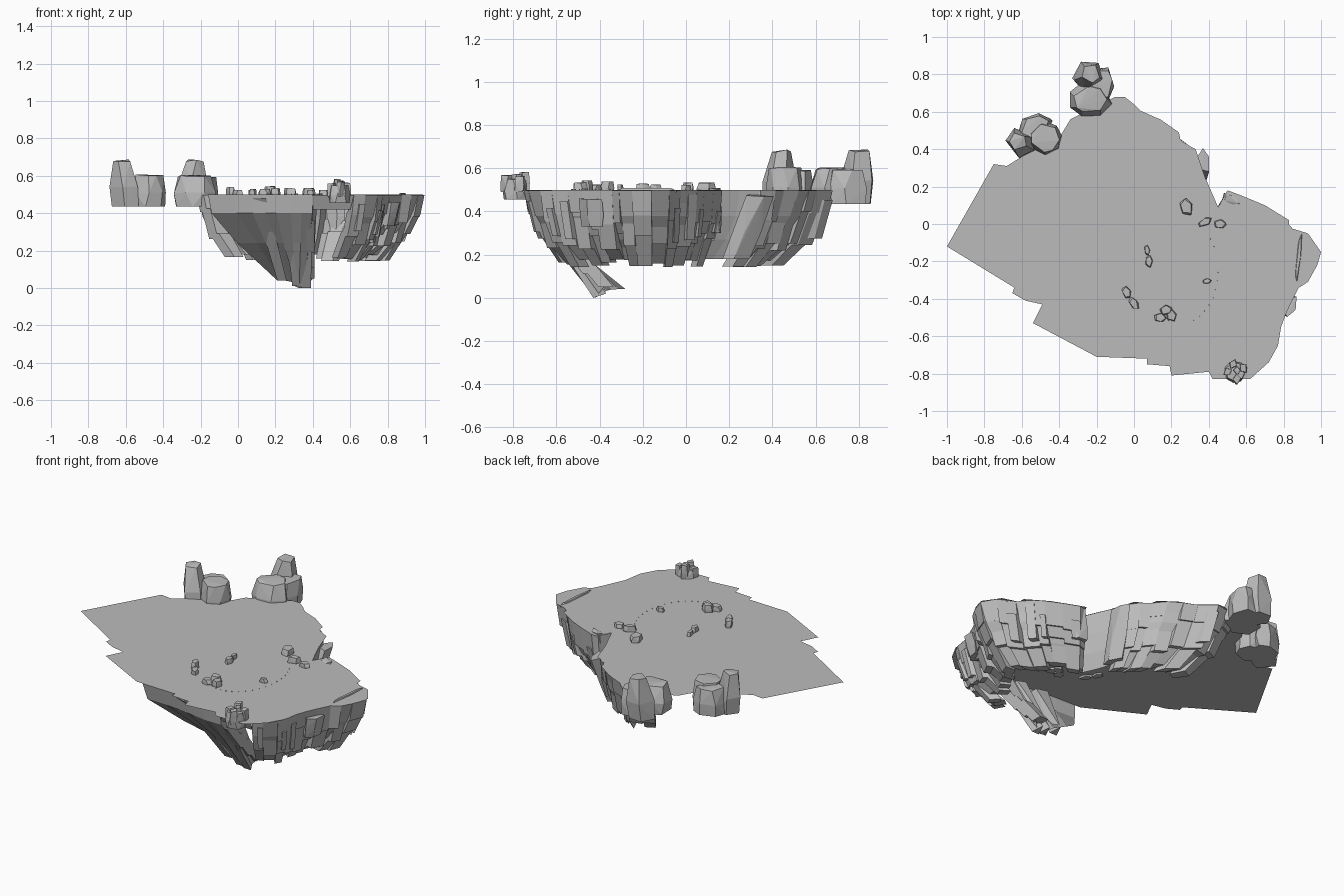
import bpy, bmesh, math, random
from mathutils import Vector

random.seed(11)
if "Cube" in bpy.data.objects:
    bpy.data.objects.remove(bpy.data.objects["Cube"])

stone = bpy.data.materials.new("grey stone")
stone.use_nodes = True
stone.diffuse_color = (0.5, 0.5, 0.5, 1)
stone.node_tree.nodes["Principled BSDF"].inputs["Base Color"].default_value = (0.5, 0.5, 0.5, 1)

TOP = 0.5
CENTRE = Vector((0.3, -0.15))
rnd = random.uniform


def finish(bm, name, recalc=True):
    if recalc:
        bmesh.ops.recalc_face_normals(bm, faces=bm.faces[:])
    mesh = bpy.data.meshes.new(name)
    bm.to_mesh(mesh)
    bm.free()
    mesh.materials.append(stone)
    obj = bpy.data.objects.new(name, mesh)
    bpy.context.collection.objects.link(obj)
    return obj


def hull(bm, points):
    """Convex lump around the given points."""
    verts = [bm.verts.new(p) for p in points]
    out = bmesh.ops.convex_hull(bm, input=verts)
    loose = [v for v in out["geom_interior"] if isinstance(v, bmesh.types.BMVert)]
    bmesh.ops.delete(bm, geom=loose, context="VERTS")


def rock(bm, x, y, rx, ry, z0, z1, sides=5, taper=0.75, turn=0.0, lean=(0, 0)):
    """Faceted boulder: a wide lower ring, a shoulder and a smaller, leaning top."""
    points = []
    for t, s in ((0, 0.95), (0.45, 1.0), (1, taper)):
        for i in range(sides):
            a = math.tau * i / sides + rnd(-0.25, 0.25)
            u, v = rx * s * math.cos(a), ry * s * math.sin(a)
            points.append((x + u * math.cos(turn) - v * math.sin(turn) + lean[0] * t,
                           y + u * math.sin(turn) + v * math.cos(turn) + lean[1] * t,
                           z0 + (z1 - z0) * (t - rnd(0, 0.06) * (t > 0))))
    hull(bm, points)


def inward(p, f):
    return p.lerp(CENTRE, f)


def slab(bm, a, b, z_top, z_low, f_top, f_low, thick):
    """Leaning cliff block hung below the edge from a to b."""
    points = []
    for z, f in ((z_top, f_top), (z_low, f_low)):
        for p in (a, b):
            for depth in (0, thick):
                points.append((*inward(p, f + depth), z))
    hull(bm, points)


# Thin flat ground sheet
back_edge = [(-0.68, 0.31), (-0.6, 0.36), (-0.4, 0.46), (-0.34, 0.56), (-0.22, 0.62)]
cliff_edge = [(-0.1, 0.68), (-0.05, 0.68), (0.0, 0.64), (0.04, 0.6), (0.14, 0.56),
              (0.24, 0.49), (0.25, 0.44), (0.33, 0.4), (0.38, 0.25), (0.45, 0.09),
              (0.5, 0.18), (0.58, 0.15), (0.7, 0.1), (0.83, 0.02), (0.83, -0.02),
              (0.93, -0.05), (1.0, -0.15), (0.98, -0.22), (0.93, -0.31), (0.88, -0.34),
              (0.84, -0.42), (0.79, -0.53), (0.77, -0.65)]
front_edge = [(0.72, -0.74), (0.62, -0.83), (0.42, -0.83), (0.4, -0.79), (0.2, -0.81),
              (0.19, -0.76), (0.07, -0.75), (0.07, -0.72), (-0.2, -0.71), (-0.54, -0.53),
              (-0.49, -0.43), (-0.58, -0.41), (-0.65, -0.37), (-0.64, -0.34), (-1.0, -0.12),
              (-0.75, 0.32)]
bm = bmesh.new()
outline = back_edge + cliff_edge + front_edge
sheet = bm.faces.new([bm.verts.new((x, y, TOP)) for x, y in reversed(outline)])
sheet.normal_update()
finish(bm, "ground_sheet", recalc=False)

# Evenly walked cliff path, cut into columns of random width
path = [Vector(p) for p in back_edge[-1:] + cliff_edge + [(0.71, -0.72), (0.62, -0.75)]]
lengths = [(b - a).length for a, b in zip(path, path[1:])]


def along(d):
    for a, b, length in zip(path, path[1:], lengths):
        if d <= length:
            return a.lerp(b, d / length)
        d -= length
    return path[-1].copy()


stops, total = [0.0], sum(lengths)
while stops[-1] < total:
    stops.append(min(total, stops[-1] + rnd(0.06, 0.12)))
columns = [(along(a), along(b)) for a, b in zip(stops, stops[1:])]

# Continuous leaning wall behind the columns
bm = bmesh.new()
levels = ((TOP, 0.01), (0.38, 0.06), (0.27, 0.17), (0.18, 0.32))
rows = [[bm.verts.new((*inward(along(s), f), z)) for s in stops] for z, f in levels]
for upper, lower in zip(rows, rows[1:]):
    for i in range(len(stops) - 1):
        bm.faces.new((upper[i], lower[i], lower[i + 1], upper[i + 1]))
finish(bm, "cliff_wall")

# Stepped columns in three broken tiers, left out inside the notch
bm = bmesh.new()
for a, b in columns:
    middle = a.lerp(b, 0.5)
    if 0.34 < middle.x < 0.49 and middle.y > 0.05:
        continue
    z1, z2, z3 = rnd(0.33, 0.42), rnd(0.22, 0.3), rnd(0.14, 0.18)
    out = rnd(-0.03, 0.025)
    slab(bm, a, b, TOP - 0.002, z1, 0.0, 0.035 + max(out, 0), 0.07)
    slab(bm, a, b, z1 + 0.02, z2, 0.05 + out, 0.13 + out, 0.09)
    slab(bm, a, b, z2 + 0.03, z3, 0.13 + out, 0.29 + out, 0.1)
    if random.random() < 0.4:
        slab(bm, a, middle, z1 + 0.06, z2 + 0.03, 0.0, 0.06, 0.1)
finish(bm, "cliff_columns")

# Ledges standing just outside the edge
bm = bmesh.new()
rock(bm, 0.345, 0.23, 0.03, 0.07, 0.18, 0.485, 5, 1.0, 0.25, (0.03, 0.11))
rock(bm, 0.52, 0.13, 0.06, 0.03, 0.3, 0.51, 5, 0.8, -0.4)
rock(bm, 0.81, -0.43, 0.03, 0.06, 0.33, 0.46, 5, 1.0, -0.4, (0.03, -0.01))
rock(bm, 0.88, -0.18, 0.012, 0.15, 0.49, 0.508, 5, 0.8, -0.1)
finish(bm, "edge_ledges")

# Short curtain under the front corner
bm = bmesh.new()
slab(bm, Vector((0.4, -0.76)), Vector((0.62, -0.76)), TOP - 0.002, 0.42, 0.0, 0.06, 0.02)
finish(bm, "corner_curtain")

# Front wedge running down to the lowest point
rim = [(-0.16, -0.71), (-0.02, -0.715), (0.07, -0.72), (0.14, -0.73), (0.2, -0.74),
       (0.28, -0.75), (0.34, -0.75), (0.4, -0.75), (0.41, -0.67), (0.42, -0.58)]
tips = [(0.21, -0.28, 0.04), (0.25, -0.34, 0.04), (0.3, -0.38, 0.03),
        (0.31, -0.42, 0.0), (0.36, -0.42, 0.0), (0.4, -0.38, 0.05)]
bm = bmesh.new()
strips = []
for i, (x, y) in enumerate(rim):
    t = i / (len(rim) - 1) * (len(tips) - 1)
    k = min(int(t), len(tips) - 2)
    tip = Vector(tips[k]).lerp(Vector(tips[k + 1]), t - k)
    top = Vector((x, y, TOP))
    strip = []
    for f, z in ((0, TOP), (0.05, 0.4), (0.42 + 0.06 * (i % 2), 0.24), (1, tip.z)):
        p = top.lerp(tip, f)
        strip.append(bm.verts.new((p.x, p.y, z)))
    strips.append(strip)
for left, right in zip(strips, strips[1:]):
    for j in range(3):
        bm.faces.new((left[j], left[j + 1], right[j + 1], right[j]))
finish(bm, "front_wedge")

# Ridges down the front and the side of the wedge
bm = bmesh.new()
for x0, x1, low, z in ((0.08, 0.15, 0.23, 0.04), (0.24, 0.29, 0.31, 0.01), (0.35, 0.4, 0.36, 0.0)):
    hull(bm, [(x0, -0.72, 0.48), (x1, -0.74, 0.48), (x0, -0.66, 0.48), (x1, -0.68, 0.48),
              (low - 0.02, -0.43, z), (low + 0.03, -0.43, z), (low, -0.37, z + 0.02)])
for y, z in ((-0.66, 0.36), (-0.58, 0.28), (-0.51, 0.22)):
    hull(bm, [(x, y + dy + s * 0.14, z - s * 0.17) for s in (0, 1)
              for x in (0.35, 0.41) for dy in (-0.035, 0.035)])
finish(bm, "wedge_ridges")

# Two groups of large boulders at the back
bm = bmesh.new()
rock(bm, -0.6, 0.43, 0.075, 0.085, 0.435, 0.69, 5, 0.6, 0.6, (-0.02, 0.01))
rock(bm, -0.475, 0.46, 0.09, 0.09, 0.435, 0.61, 7, 0.85)
rock(bm, -0.53, 0.52, 0.1, 0.07, 0.435, 0.595, 6, 0.8, 0.3)
finish(bm, "left_boulders")
bm = bmesh.new()
rock(bm, -0.25, 0.785, 0.085, 0.085, 0.435, 0.69, 5, 0.6, 0.9, (0.02, 0.02))
rock(bm, -0.235, 0.665, 0.12, 0.095, 0.435, 0.605, 7, 0.75)
rock(bm, -0.17, 0.75, 0.065, 0.1, 0.435, 0.6, 6, 0.85)
finish(bm, "right_boulders")

# Cluster on the front corner
bm = bmesh.new()
rock(bm, 0.54, -0.79, 0.06, 0.06, 0.455, 0.55, 7, 0.85)
for x, y, r, top in ((0.5, -0.79, 0.028, 0.56), (0.55, -0.83, 0.03, 0.57), (0.585, -0.77, 0.03, 0.565),
                     (0.53, -0.75, 0.028, 0.585), (0.55, -0.785, 0.025, 0.575)):
    rock(bm, x, y, r, r * 0.8, 0.49, top, 4, 0.9, x * 20)
finish(bm, "corner_rocks")

# Small stones and a few pebbles on the ground
bm = bmesh.new()
for x, y, rx, ry, h, turn in ((0.28, 0.09, 0.035, 0.05, 0.035, 0.3), (0.38, 0.01, 0.04, 0.022, 0.035, 0.5),
                              (0.46, 0.0, 0.035, 0.025, 0.025, 0), (0.07, -0.14, 0.015, 0.03, 0.025, 0.2),
                              (0.08, -0.2, 0.02, 0.035, 0.03, 0), (-0.04, -0.365, 0.024, 0.035, 0.04, 0.4),
                              (0.0, -0.425, 0.022, 0.04, 0.025, 0.6), (0.14, -0.5, 0.035, 0.025, 0.03, 0),
                              (0.17, -0.46, 0.035, 0.028, 0.045, 0.4), (0.2, -0.49, 0.028, 0.035, 0.035, 0.2),
                              (0.39, -0.305, 0.025, 0.015, 0.025, 0.2)):
    rock(bm, x, y, rx, ry, TOP - 0.01, TOP + h, 5, 0.85, turn)
for i in range(16):
    a = -1.9 + i * 0.17
    rock(bm, 0.25 + 0.2 * math.cos(a), -0.25 + 0.28 * math.sin(a), 0.003, 0.003, TOP - 0.004, TOP + 0.004, 4)
finish(bm, "ground_stones")
